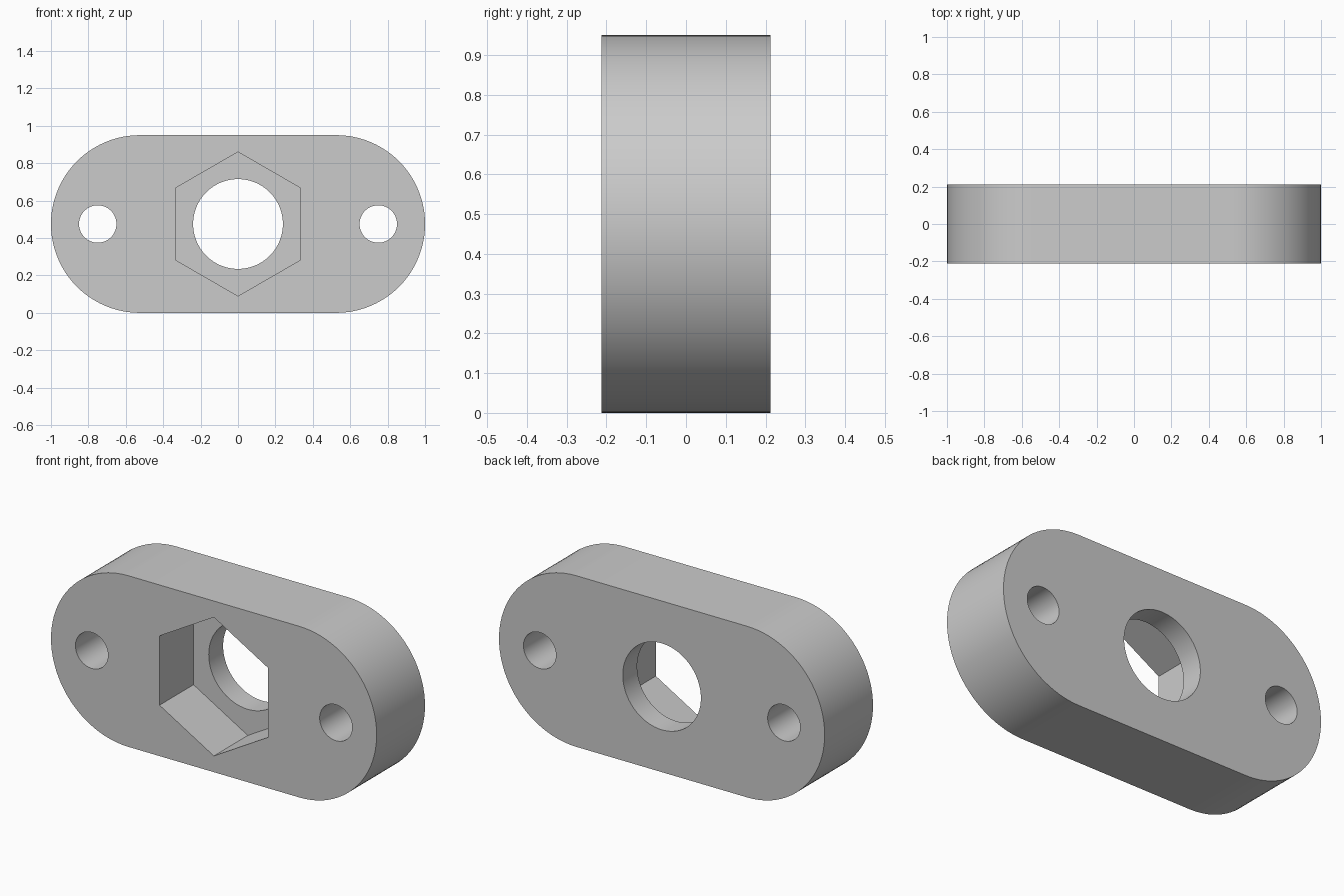
import bpy
import bmesh
import math

HALF_DEPTH = 0.212
MID_Z = 0.475
END_RADIUS = 0.475
POCKET_FLOOR = 0.086

cube = bpy.data.objects.get("Cube")
if cube:
    bpy.data.objects.remove(cube, do_unlink=True)

grey = bpy.data.materials.new("light_grey")
grey.use_nodes = True
grey.diffuse_color = (0.6, 0.6, 0.6, 1)
grey.node_tree.nodes["Principled BSDF"].inputs["Base Color"].default_value = grey.diffuse_color


def arc(cx, radius, start, sweep, steps):
    """Points (x, z) along an arc centred on the plate's middle height."""
    return [(cx + radius * math.cos(start + sweep * i / steps),
             MID_Z + radius * math.sin(start + sweep * i / steps)) for i in range(steps + 1)]


def prism(name, outline, y0, y1):
    """Extrude a closed (x, z) outline from y0 to y1."""
    bm = bmesh.new()
    front = bm.faces.new([bm.verts.new((x, y0, z)) for x, z in outline])
    side = bmesh.ops.extrude_face_region(bm, geom=[front])["geom"]
    moved = [v for v in side if isinstance(v, bmesh.types.BMVert)]
    bmesh.ops.translate(bm, verts=moved, vec=(0, y1 - y0, 0))
    bmesh.ops.recalc_face_normals(bm, faces=bm.faces)
    mesh = bpy.data.meshes.new(name)
    bm.to_mesh(mesh)
    bm.free()
    mesh.materials.append(grey)
    obj = bpy.data.objects.new(name, mesh)
    bpy.context.collection.objects.link(obj)
    return obj


# Plate with two half-round ends
offset = 1 - END_RADIUS
outline = (arc(offset, END_RADIUS, -math.pi / 2, math.pi, 48)
           + arc(-offset, END_RADIUS, math.pi / 2, math.pi, 48))
plate = prism("flange_plate", outline, -HALF_DEPTH, HALF_DEPTH)

# Cutters: centre bore, two bolt holes, hexagonal nut pocket open at the front
full = 2 * math.pi
out = HALF_DEPTH + 0.1
cutters = [
    prism("nut_pocket_cutter", arc(0, 0.385, math.pi / 2, full, 6)[:-1], -out, POCKET_FLOOR),
    prism("centre_bore_cutter", arc(0, 0.24, 0, full, 96)[:-1], -out, out),
    prism("left_bolt_hole_cutter", arc(0.75, 0.1, 0, full, 64)[:-1], -out, out),
    prism("right_bolt_hole_cutter", arc(-0.75, 0.1, 0, full, 64)[:-1], -out, out),
]

bpy.ops.object.select_all(action="DESELECT")
bpy.context.view_layer.objects.active = plate
plate.select_set(True)
for cutter in cutters:
    mod = plate.modifiers.new(cutter.name, "BOOLEAN")
    mod.operation = "DIFFERENCE"
    mod.solver = "EXACT"
    mod.object = cutter
    bpy.ops.object.modifier_apply(modifier=mod.name)
for cutter in cutters:
    bpy.data.objects.remove(cutter, do_unlink=True)

bpy.ops.object.shade_smooth_by_angle(angle=math.radians(30))
